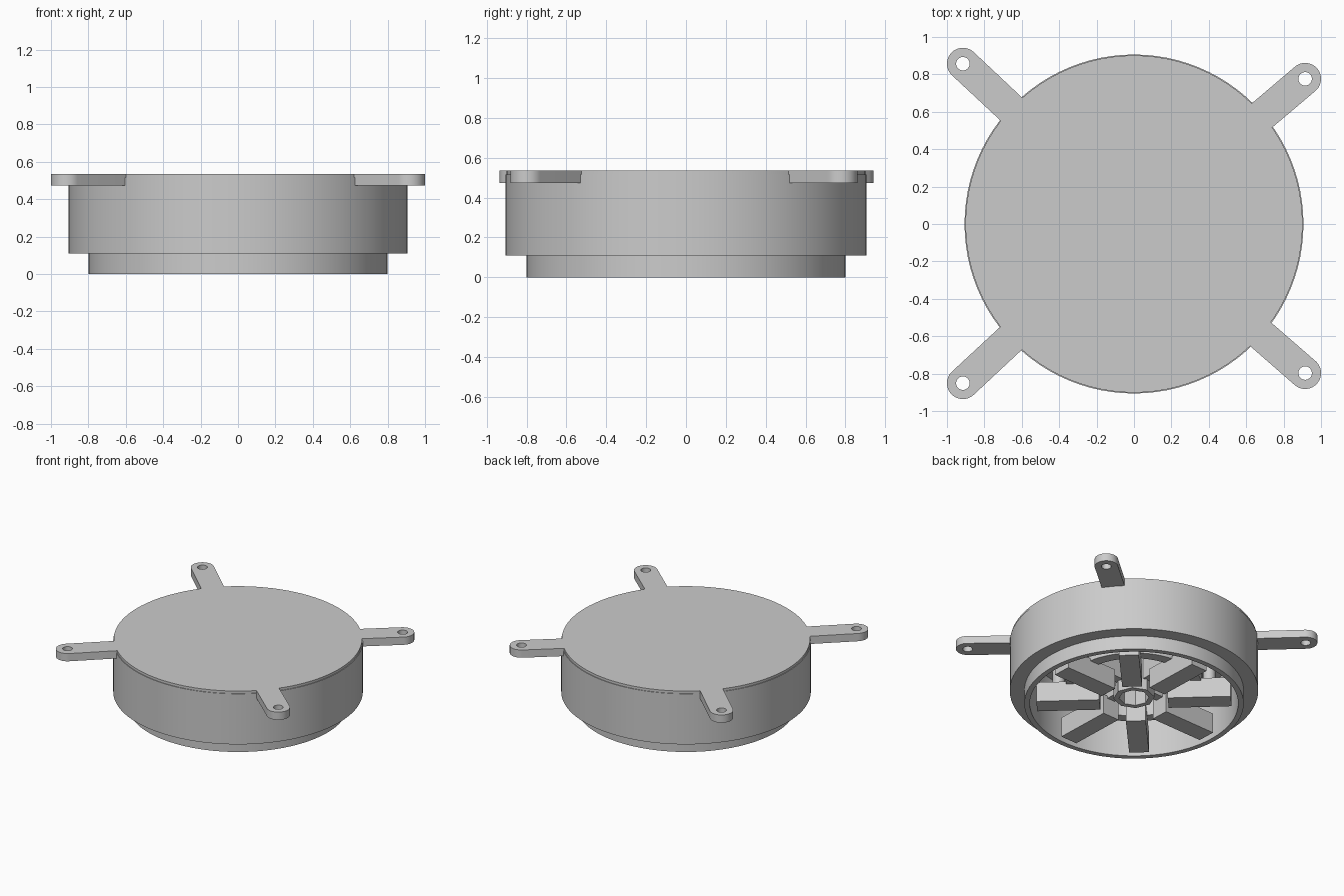
import bpy, bmesh, math
from mathutils import Matrix, Vector

old = bpy.data.objects.get("Cube")
if old:
    bpy.data.objects.remove(old, do_unlink=True)

grey = bpy.data.materials.new("plain grey")
grey.use_nodes = True
colour = (0.6, 0.6, 0.6, 1)
grey.diffuse_color = colour
grey.node_tree.nodes["Principled BSDF"].inputs["Base Color"].default_value = colour

TOP = 0.535
CEILING = 0.473


def finish(name, bm, smooth=True):
    bmesh.ops.recalc_face_normals(bm, faces=bm.faces)
    mesh = bpy.data.meshes.new(name)
    bm.to_mesh(mesh)
    bm.free()
    mesh.materials.append(grey)
    obj = bpy.data.objects.new(name, mesh)
    bpy.context.collection.objects.link(obj)
    if smooth:
        bpy.ops.object.select_all(action="DESELECT")
        obj.select_set(True)
        bpy.context.view_layer.objects.active = obj
        bpy.ops.object.shade_smooth_by_angle(angle=math.radians(30))
    return obj


def lathe(name, profile, steps=96, closed=False):
    """Spin a radius/height profile round the z axis."""
    bm = bmesh.new()
    verts = [bm.verts.new((r, 0, z)) for r, z in profile]
    edges = [bm.edges.new(pair) for pair in zip(verts, verts[1:])]
    if closed:
        edges.append(bm.edges.new((verts[-1], verts[0])))
    bmesh.ops.spin(bm, geom=verts + edges, cent=(0, 0, 0), axis=(0, 0, 1),
                   angle=math.tau, steps=steps, use_duplicate=False)
    bmesh.ops.remove_doubles(bm, verts=bm.verts, dist=0.0005)
    return finish(name, bm)


def mounting_arm(name, x, y, length=0.4, half=0.085, hole=0.036, n=48):
    """Flat lug with a round end and a screw hole centred on x, y."""
    bm = bmesh.new()
    turn = Matrix.Translation((x, y, 0)) @ Matrix.Rotation(math.atan2(y, x), 4, "Z")
    loops = []
    for z in (CEILING, TOP):
        outer, inner = [], []
        for i in range(n):
            a = math.tau * i / n
            c, s = math.cos(a), math.sin(a)
            px = half * c if c > -0.001 else -length
            outer.append(bm.verts.new(turn @ Vector((px, half * s, z))))
            inner.append(bm.verts.new(turn @ Vector((hole * c, hole * s, z))))
        loops += [outer, inner]
    low_out, low_in, high_out, high_in = loops
    for a, b in ((low_out, low_in), (high_out, high_in),
                 (low_out, high_out), (low_in, high_in)):
        for i in range(n):
            j = (i + 1) % n
            bm.faces.new((a[i], a[j], b[j], b[i]))
    return finish(name, bm)


def radial_box(name, angle, r0, r1, width, z0, z1):
    bm = bmesh.new()
    place = (Matrix.Rotation(angle, 4, "Z")
             @ Matrix.Translation(((r0 + r1) / 2, 0, (z0 + z1) / 2))
             @ Matrix.Diagonal((r1 - r0, width, z1 - z0, 1)))
    bmesh.ops.create_cube(bm, size=1, matrix=place)
    return finish(name, bm, smooth=False)


def post(name, angle, r, radius, z0, z1):
    bm = bmesh.new()
    place = (Matrix.Rotation(angle, 4, "Z")
             @ Matrix.Translation((r, 0, (z0 + z1) / 2)))
    bmesh.ops.create_cone(bm, cap_ends=True, segments=24, radius1=radius,
                          radius2=radius, depth=z1 - z0, matrix=place)
    return finish(name, bm)


# Stepped drum, open underneath, closed by the lid plate
lathe("drum_shell", [(0, TOP), (0.901, TOP), (0.901, 0.515), (0.906, 0.515),
                     (0.906, 0.11), (0.8, 0.11), (0.8, 0), (0.76, 0),
                     (0.76, CEILING), (0, CEILING)])

# Four lugs round the lid
for name, x, y in (("back_left_arm", 0.915, 0.776), ("back_right_arm", -0.915, 0.857),
                   ("front_left_arm", 0.915, -0.797), ("front_right_arm", -0.915, -0.851)):
    mounting_arm(name, x, y)

# Inner support ring and open eight-sided hub
lathe("support_ring", [(0.42, 0.14), (0.5, 0.14), (0.5, CEILING), (0.42, CEILING)],
      closed=True)
lathe("centre_hub", [(0.11, 0.05), (0.15, 0.05), (0.15, CEILING), (0.11, CEILING)],
      steps=8, closed=True)

# Eight radial blocks in the open underside, each with a web to the hub and a post
for i in range(8):
    angle = math.radians(137) + i * math.tau / 8
    radial_box(f"radial_block_{i + 1}", angle, 0.25, 0.71, 0.145, 0, 0.16)
    radial_box(f"hub_web_{i + 1}", angle, 0.13, 0.44, 0.07, 0.14, 0.3)
    post(f"block_post_{i + 1}", angle, 0.55, 0.045, 0.15, CEILING)
